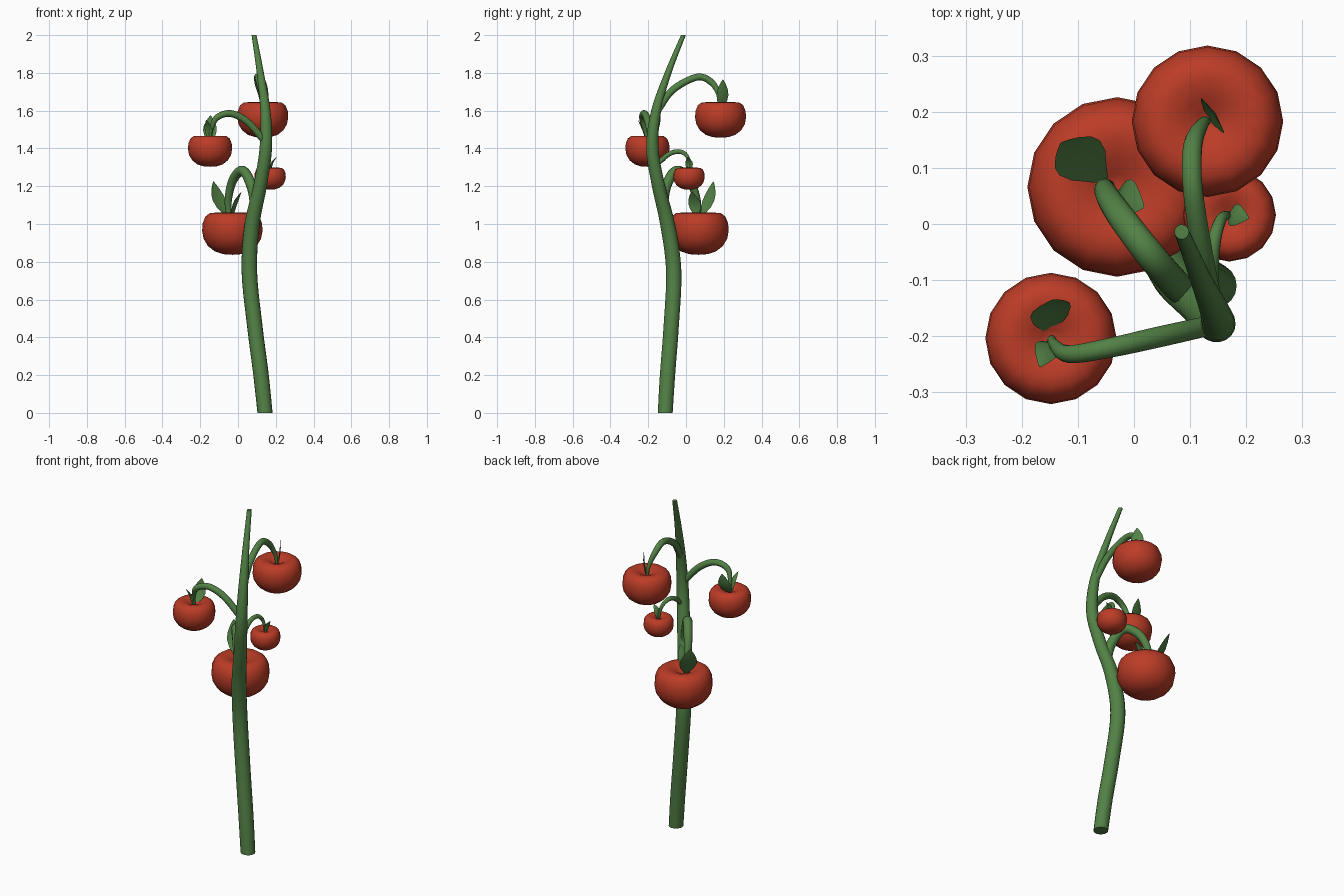
import bpy, bmesh, math
from mathutils import Vector, Matrix

if "Cube" in bpy.data.objects:
    bpy.data.objects.remove(bpy.data.objects["Cube"])


def material(name, color):
    m = bpy.data.materials.new(name)
    m.diffuse_color = (*color, 1)
    m.use_nodes = True
    m.node_tree.nodes["Principled BSDF"].inputs["Base Color"].default_value = m.diffuse_color
    return m


GREEN = material("stem_green", (0.085, 0.22, 0.06))
RED = material("ripe_red", (0.50, 0.045, 0.02))


def finish(name, bm, mat):
    me = bpy.data.meshes.new(name)
    bmesh.ops.recalc_face_normals(bm, faces=bm.faces)
    bm.to_mesh(me)
    bm.free()
    ob = bpy.data.objects.new(name, me)
    bpy.context.collection.objects.link(ob)
    me.materials.append(mat)
    bpy.ops.object.select_all(action='DESELECT')
    ob.select_set(True)
    bpy.context.view_layer.objects.active = ob
    bpy.ops.object.shade_smooth_by_angle(angle=math.radians(50))
    return ob


def spline(pts, steps):
    # Catmull-Rom through (x, y, z, radius) points
    p = [Vector(q) for q in pts]
    p = [2 * p[0] - p[1]] + p + [2 * p[-1] - p[-2]]
    out = []
    for i in range(1, len(p) - 2):
        a, b, c, d = p[i - 1:i + 3]
        for s in range(steps):
            t = s / steps
            out.append(0.5 * (2 * b + (c - a) * t + (2 * a - 5 * b + 4 * c - d) * t * t
                              + (3 * b - a - 3 * c + d) * t ** 3))
    return out + [p[-2]]


def tube(name, pts, sides=14, steps=5, level=False):
    path = spline(pts, steps)
    bm = bmesh.new()
    rings = []
    normal = Vector((1, 0, 0))
    for i, q in enumerate(path):
        c = q.to_3d()
        tan = (path[min(i + 1, len(path) - 1)].to_3d() - path[max(i - 1, 0)].to_3d()).normalized()
        if level:
            tan = Vector((0, 0, 1))
        elif i == 0:
            normal = tan.orthogonal()
        normal = (normal - tan * normal.dot(tan)).normalized()
        side = tan.cross(normal)
        rings.append([bm.verts.new(c + q[3] * (normal * math.cos(a) + side * math.sin(a)))
                      for a in (2 * math.pi * k / sides for k in range(sides))])
    for r0, r1 in zip(rings, rings[1:]):
        for k in range(sides):
            j = (k + 1) % sides
            bm.faces.new((r0[k], r0[j], r1[j], r1[k]))
    bm.faces.new(rings[0])
    bm.faces.new(rings[-1])
    return finish(name, bm, GREEN)


def fruit(name, x, y, z0, z1, r, sides=16):
    # Lathe a flattened profile with a dimple on top: (radius, height) fractions
    prof = [(0.30, 0.015), (0.58, 0.08), (0.81, 0.21), (0.95, 0.38), (1.0, 0.57),
            (0.98, 0.75), (0.89, 0.91), (0.74, 0.99), (0.55, 1.0), (0.32, 0.95), (0.14, 0.87)]
    bm = bmesh.new()
    rings = [[bm.verts.new((x + r * f * math.cos(a), y + r * f * math.sin(a), z0 + (z1 - z0) * h))
              for a in (2 * math.pi * k / sides for k in range(sides))] for f, h in prof]
    for r0, r1 in zip(rings, rings[1:]):
        for k in range(sides):
            j = (k + 1) % sides
            bm.faces.new((r0[k], r0[j], r1[j], r1[k]))
    for ring, h in ((rings[0], 0.0), (rings[-1], 0.83)):
        c = bm.verts.new((x, y, z0 + (z1 - z0) * h))
        for k in range(sides):
            bm.faces.new((ring[k], ring[(k + 1) % sides], c))
    return finish(name, bm, RED)


def sepal(name, base, tip, across, width, bow=0.012):
    # Thin pointed blade from base to tip, slightly bowed
    b, t = Vector(base), Vector(tip)
    w = Vector((*across, 0)).normalized()
    n = (t - b).cross(w).normalized()
    shape = [(0, .12), (.15, .45), (.32, .85), (.5, 1), (.66, .9), (.82, .58), (.93, .28), (1, .04)]
    bm = bmesh.new()
    rows = []
    for s, f in shape:
        c = b.lerp(t, s) + n * bow * math.sin(math.pi * s)
        rows.append([bm.verts.new(c + w * width / 2 * f * u + n * 0.006 * f * (1 - u * u))
                     for u in (-1, 0, 1)])
    for r0, r1 in zip(rows, rows[1:]):
        for k in range(2):
            bm.faces.new((r0[k], r0[k + 1], r1[k + 1], r1[k]))
    return finish(name, bm, GREEN)


# Main stem
tube("main_stem", [
    (.143, -.11, 0, .04), (.122, -.098, .2, .041), (.09, -.079, .45, .041), (.06, -.065, .75, .041),
    (.075, -.098, 1.0, .040), (.117, -.145, 1.2, .036), (.147, -.178, 1.4, .033),
    (.145, -.158, 1.6, .027), (.118, -.095, 1.8, .019), (.085, -.014, 2.0, .013)],
    sides=18, level=True)

# Fruit stalks arching out of the stem
tube("stalk_large", [
    (.095, -.125, 1.08, .027), (.072, -.105, 1.20, .027), (.025, -.05, 1.283, .026),
    (-.028, .02, 1.23, .024), (-.052, .06, 1.12, .019), (-.045, .067, 1.01, .011)])
tube("stalk_top", [
    (.142, -.15, 1.60, .018), (.125, -.07, 1.71, .019), (.105, .06, 1.778, .018),
    (.105, .14, 1.745, .017), (.122, .178, 1.67, .011), (.131, .184, 1.60, .007)])
tube("stalk_left", [
    (.14, -.18, 1.44, .018), (.05, -.20, 1.54, .019), (-.04, -.22, 1.585, .018),
    (-.115, -.232, 1.56, .016), (-.142, -.215, 1.49, .010), (-.147, -.204, 1.43, .007)])
tube("stalk_small", [
    (.14, -.16, 1.31, .012), (.138, -.09, 1.37, .013), (.143, -.03, 1.383, .012),
    (.155, .008, 1.355, .010), (.167, .016, 1.30, .007), (.17, .016, 1.265, .005)])

# Fruits
fruit("fruit_large", -.03, .066, .837, 1.06, .16)
fruit("fruit_top", .131, .183, 1.457, 1.645, .135)
fruit("fruit_left", -.148, -.204, 1.303, 1.467, .117)
fruit("fruit_small", .17, .016, 1.182, 1.298, .083)

# Sepals standing on the fruits
sepal("sepal_large_a", (-.05, .075, 1.03), (-.13, .145, 1.225), (.75, .65), .095)
sepal("sepal_large_b", (-.03, .055, 1.03), (.018, .03, 1.17), (.35, .94), .07)
sepal("sepal_top", (.131, .187, 1.60), (.142, .195, 1.765), (.55, -.83), .075, .004)
sepal("sepal_left_a", (-.147, -.20, 1.43), (-.145, -.135, 1.575), (.95, .25), .075)
sepal("sepal_left_b", (-.15, -.21, 1.43), (-.168, -.255, 1.55), (.85, -.35), .045)
sepal("sepal_small", (.172, .016, 1.27), (.205, .01, 1.355), (.3, .95), .042)
